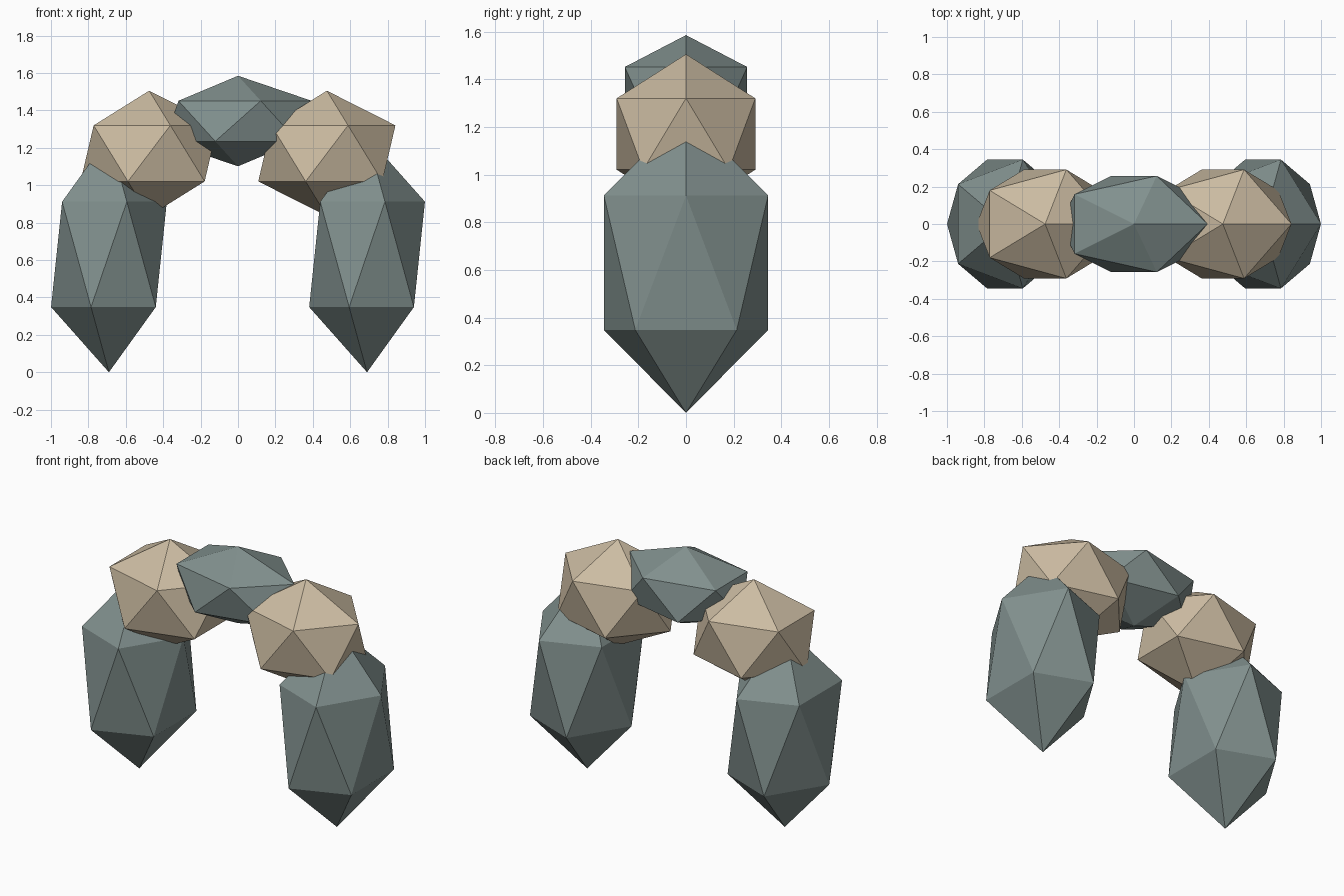
import bpy

if "Cube" in bpy.data.objects:
    bpy.data.objects.remove(bpy.data.objects["Cube"])


def material(name, rgb):
    m = bpy.data.materials.new(name)
    m.diffuse_color = (*rgb, 1.0)
    m.use_nodes = True
    m.node_tree.nodes["Principled BSDF"].inputs["Base Color"].default_value = m.diffuse_color
    return m


slate = material("slate teal stone", (0.22, 0.28, 0.27))
sand = material("sand stone", (0.60, 0.50, 0.36))


def boulder(name, loc, radii, mat):
    """Faceted rock: a stretched 20-sided icosphere."""
    bpy.ops.mesh.primitive_ico_sphere_add(subdivisions=1, radius=1, location=loc)
    ob = bpy.context.object
    ob.name = name
    ob.scale = radii
    bpy.ops.object.transform_apply(location=False, rotation=False, scale=True)
    ob.data.materials.append(mat)
    return ob


# Pillars and shoulder stones on both sides (same orientation, not mirrored)
for side, s in (("left", -1), ("right", 1)):
    boulder(f"{side}_pillar", (0.69 * s, 0, 0.63), (0.346, 0.405, 0.63), slate)
    boulder(f"{side}_shoulder_stone", (0.475 * s, 0, 1.17), (0.41, 0.342, 0.335), sand)

# Keystone bridging the top of the arch
boulder("keystone", (0, 0, 1.343), (0.44, 0.302, 0.242), slate)
